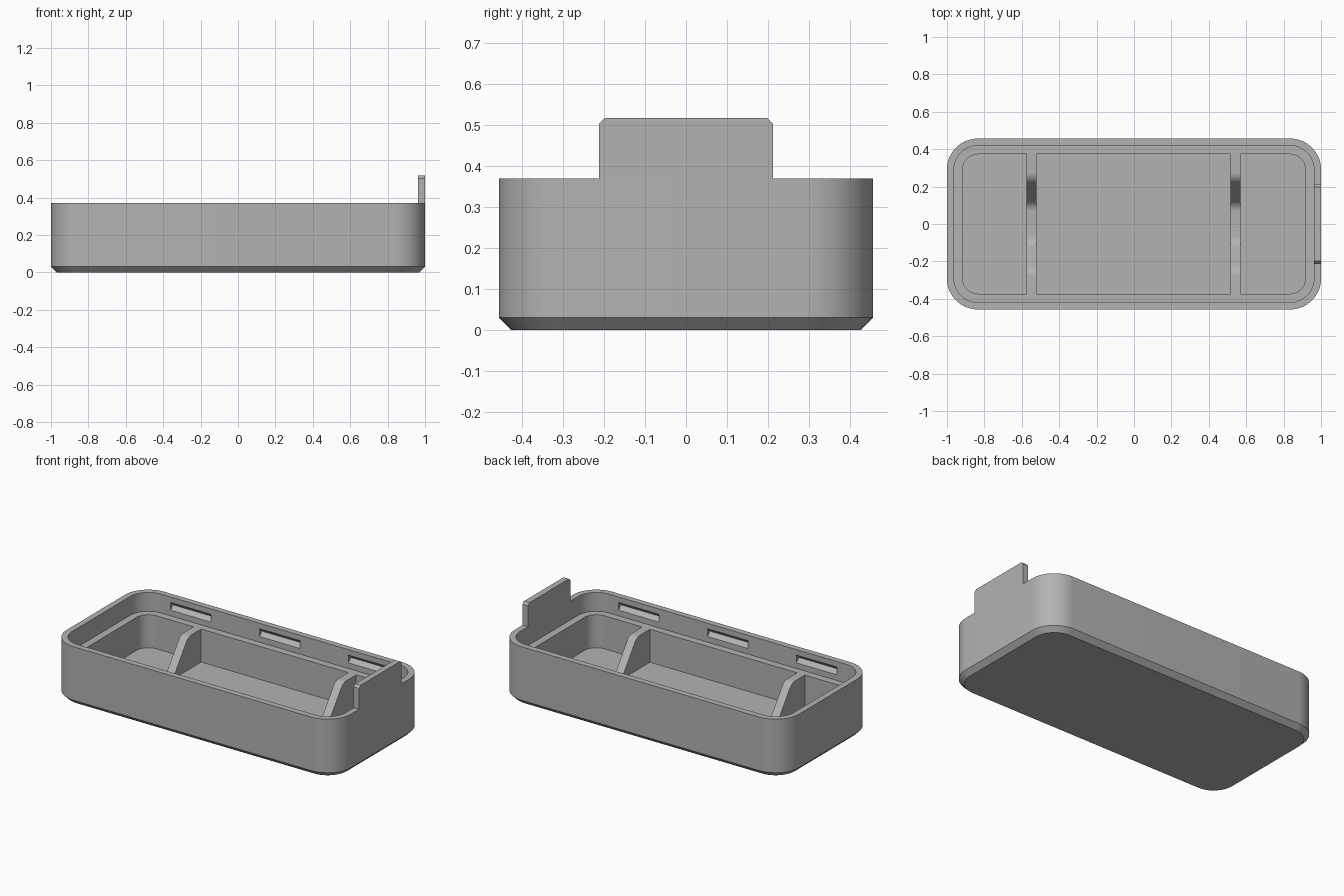
import bpy
import bmesh
from math import cos, sin, pi, radians
from mathutils import Vector

if "Cube" in bpy.data.objects:
    bpy.data.objects.remove(bpy.data.objects["Cube"], do_unlink=True)

HALF_X, HALF_Y, RADIUS = 1.0, 0.457, 0.165
RIM_Z, LEDGE_Z, FLOOR_Z = 0.37, 0.25, 0.04
WALL, POCKET, CHAMFER = 0.038, 0.084, 0.03

grey = bpy.data.materials.new("plain grey")
grey.use_nodes = True
colour = (0.45, 0.45, 0.45, 1)
grey.diffuse_color = colour
grey.node_tree.nodes["Principled BSDF"].inputs["Base Color"].default_value = colour


def make_object(name, bm):
    bmesh.ops.recalc_face_normals(bm, faces=bm.faces)
    mesh = bpy.data.meshes.new(name)
    bm.to_mesh(mesh)
    bm.free()
    mesh.materials.append(grey)
    obj = bpy.data.objects.new(name, mesh)
    bpy.context.collection.objects.link(obj)
    return obj


def smooth(obj):
    obj.data.shade_smooth()
    obj.data.set_sharp_from_angle(angle=radians(30))


def rounded_loop(bm, inset, z, steps=16):
    """Ring of vertices around a rounded rectangle."""
    ring = []
    r = RADIUS - inset
    for quarter, (sx, sy) in enumerate([(1, 1), (-1, 1), (-1, -1), (1, -1)]):
        for i in range(steps + 1):
            a = (quarter + i / steps) * pi / 2
            ring.append(bm.verts.new((sx * (HALF_X - RADIUS) + r * cos(a),
                                      sy * (HALF_Y - RADIUS) + r * sin(a), z)))
    return ring


def prism(bm, profile, axis, start, end):
    """Extrude a profile along x; each point gives (y, z)."""
    face = bm.faces.new([bm.verts.new((start, y, z)) for y, z in profile])
    new = bmesh.ops.extrude_face_region(bm, geom=[face])["geom"]
    verts = [v for v in new if isinstance(v, bmesh.types.BMVert)]
    bmesh.ops.translate(bm, verts=verts, vec=Vector((end - start, 0, 0)))


# Tray: chamfered base, outer wall, rim, ledge and pocket
bm = bmesh.new()
levels = [(CHAMFER, 0), (0, CHAMFER), (0, RIM_Z), (WALL, RIM_Z),
          (WALL, LEDGE_Z), (POCKET, LEDGE_Z), (POCKET, FLOOR_Z)]
rings = [rounded_loop(bm, inset, z) for inset, z in levels]
for low, high in zip(rings, rings[1:]):
    for i in range(len(low)):
        j = (i + 1) % len(low)
        bm.faces.new((low[i], low[j], high[j], high[i]))
bm.faces.new(rings[0])
bm.faces.new(rings[-1])
tray = make_object("tray", bm)

# V-shaped snap grooves in both long walls
bm = bmesh.new()
inner = HALF_Y - WALL
mid, half, depth = 0.311, 0.025, 0.024
for side in (1, -1):
    for x in (-0.625, 0, 0.625):
        profile = [(side * (inner - 0.01), mid - half), (side * inner, mid - half),
                   (side * (inner + depth), mid), (side * inner, mid + half),
                   (side * (inner - 0.01), mid + half)]
        prism(bm, profile, "x", x - 0.142, x + 0.142)
cutter = make_object("groove_cutter", bm)
cutter.hide_render = True
cut = tray.modifiers.new("grooves", "BOOLEAN")
cut.operation = "DIFFERENCE"
cut.solver = "EXACT"
cut.object = cutter
bpy.context.view_layer.update()
carved = bpy.data.meshes.new_from_object(
    tray.evaluated_get(bpy.context.evaluated_depsgraph_get()))
tray.modifiers.clear()
tray.data = carved
bpy.data.objects.remove(cutter, do_unlink=True)
smooth(tray)

# Dividers with a wide filleted notch
end = HALF_Y - POCKET
notch = [(0.243, LEDGE_Z), (0.1, 0.055)]
right_half = [(end, FLOOR_Z), (end, LEDGE_Z)] + notch
profile = right_half + [(-y, z) for y, z in reversed(right_half)]
for name, x in (("right_divider", -0.547), ("left_divider", 0.542)):
    bm = bmesh.new()
    prism(bm, profile, "x", x - 0.027, x + 0.027)
    corners = [e for e in bm.edges
               if abs(e.verts[0].co.x - e.verts[1].co.x) > 0.01
               and abs(e.verts[0].co.y) < 0.3]
    bmesh.ops.bevel(bm, geom=corners, offset=0.03, segments=6,
                    profile=0.5, affect="EDGES")
    smooth(make_object(name, bm))

# Upright end tab with clipped top corners
bm = bmesh.new()
tab_y, tab_z, clip = 0.213, 0.517, 0.014
half_tab = [(tab_y, RIM_Z), (tab_y, tab_z - clip), (tab_y - clip, tab_z)]
prism(bm, half_tab + [(-y, z) for y, z in reversed(half_tab)], "x",
      HALF_X - WALL, HALF_X)
make_object("end_tab", bm)
